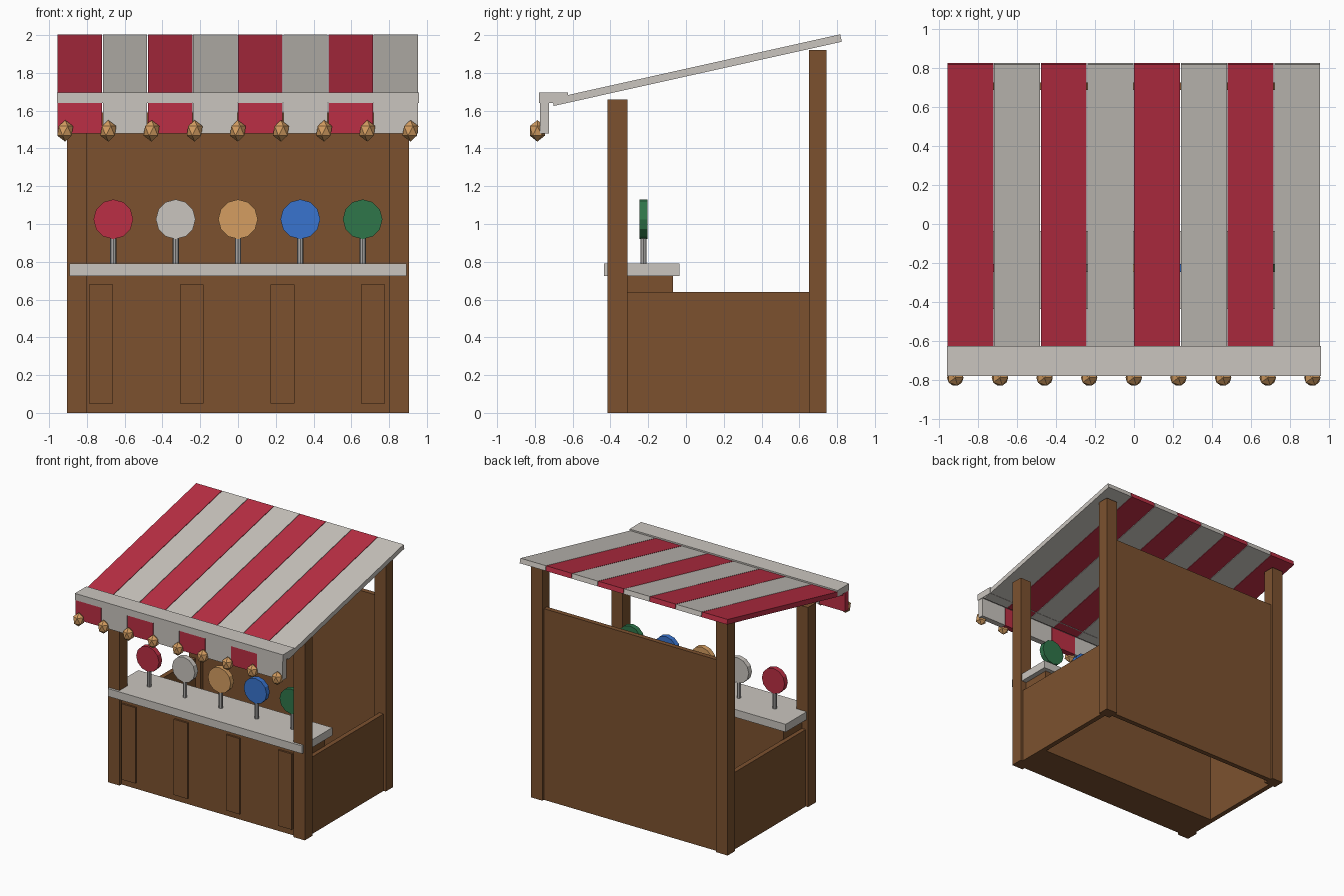
import bpy, math
from mathutils import Vector

cube = bpy.data.objects.get("Cube")
if cube:
    bpy.data.objects.remove(cube, do_unlink=True)


def material(name, rgb):
    m = bpy.data.materials.new(name)
    m.use_nodes = True
    color = (*rgb, 1)
    m.diffuse_color = color
    m.node_tree.nodes["Principled BSDF"].inputs["Base Color"].default_value = color
    return m


wood = material("brown wood", (.2, .083, .028))
red = material("red", (.5, .028, .058))
white = material("off white", (.59, .56, .52))
gold = material("gold", (.66, .34, .12))
blue = material("blue", (.04, .175, .62))
green = material("green", (.028, .18, .068))
steel = material("grey metal", (.4, .39, .38))


def finish(name, mat):
    ob = bpy.context.object
    ob.name = name
    ob.data.materials.append(mat)
    return ob


def box(name, mat, x, y, z):
    """Box spanning the given (low, high) ranges."""
    bpy.ops.mesh.primitive_cube_add(size=1)
    ob = finish(name, mat)
    lo, hi = (Vector(c) for c in zip(x, y, z))
    for v in ob.data.vertices:
        v.co = (lo + hi) / 2 + Vector(a * b for a, b in zip(v.co, hi - lo))
    return ob


def cylinder(name, mat, sides, radius, depth, loc, rot=(0, 0, 0)):
    bpy.ops.mesh.primitive_cylinder_add(vertices=sides, radius=radius, depth=depth,
                                        location=loc, rotation=rot)
    return finish(name, mat)


# Corner posts and low side walls
for side, s in (("left", 1), ("right", -1)):
    post_x = sorted((s * .8, s * .905))
    box(side + "_front_post", wood, post_x, (-.415, -.31), (0, 1.66))
    box(side + "_back_post", wood, post_x, (.65, .745), (0, 1.92))
    box(side + "_wall", wood, sorted((s * .845, s * .885)), (-.33, .67), (0, .64))

# Back wall, counter base and counter top
box("back_wall", wood, (-.82, .82), (.685, .725), (0, 1.59))
box("counter_base", wood, (-.85, .85), (-.39, -.07), (0, .725))
box("counter_top", white, (-.893, .893), (-.435, -.035), (.725, .79))

# Raised boards on the counter front
for i in range(4):
    x = -.725 + i * .48
    box(f"front_board_{i + 1}", wood, (x - .063, x + .063), (-.405, -.385), (.05, .68))

# Striped sloping roof with matching hanging flaps
slope = math.atan2(.34, 1.525)
for i in range(8):
    mat = white if i % 2 else red
    x = -.957 + i * .239
    span = (x + .002, x + .237)
    panel = box(f"roof_stripe_{i + 1}", mat, span, (0, 1.5625), (0, .04))
    panel.rotation_euler.x = slope
    panel.location = (0, -.7, 1.625)
    box(f"valance_flap_{i + 1}", mat, span, (-.773, -.725), (1.48, 1.645))
box("valance_rail", white, (-.957, .957), (-.777, -.625), (1.64, 1.695))

# Faceted lights along the valance
for i in range(9):
    bpy.ops.mesh.primitive_ico_sphere_add(subdivisions=1, radius=1,
                                          location=(-.915 + i * .2285, -.787, 1.493))
    lamp = finish(f"hanging_light_{i + 1}", gold)
    lamp.scale = (.047, .047, .057)

# Round targets on short stands
for i, mat in enumerate((red, white, gold, blue, green)):
    x = (i - 2) * .33
    cylinder(f"target_stand_{i + 1}", steel, 8, .017, .16, (x, -.225, .865))
    cylinder(f"target_disc_{i + 1}", mat, 12, .105, .042, (x, -.225, 1.025),
             (math.pi / 2, 0, 0))
